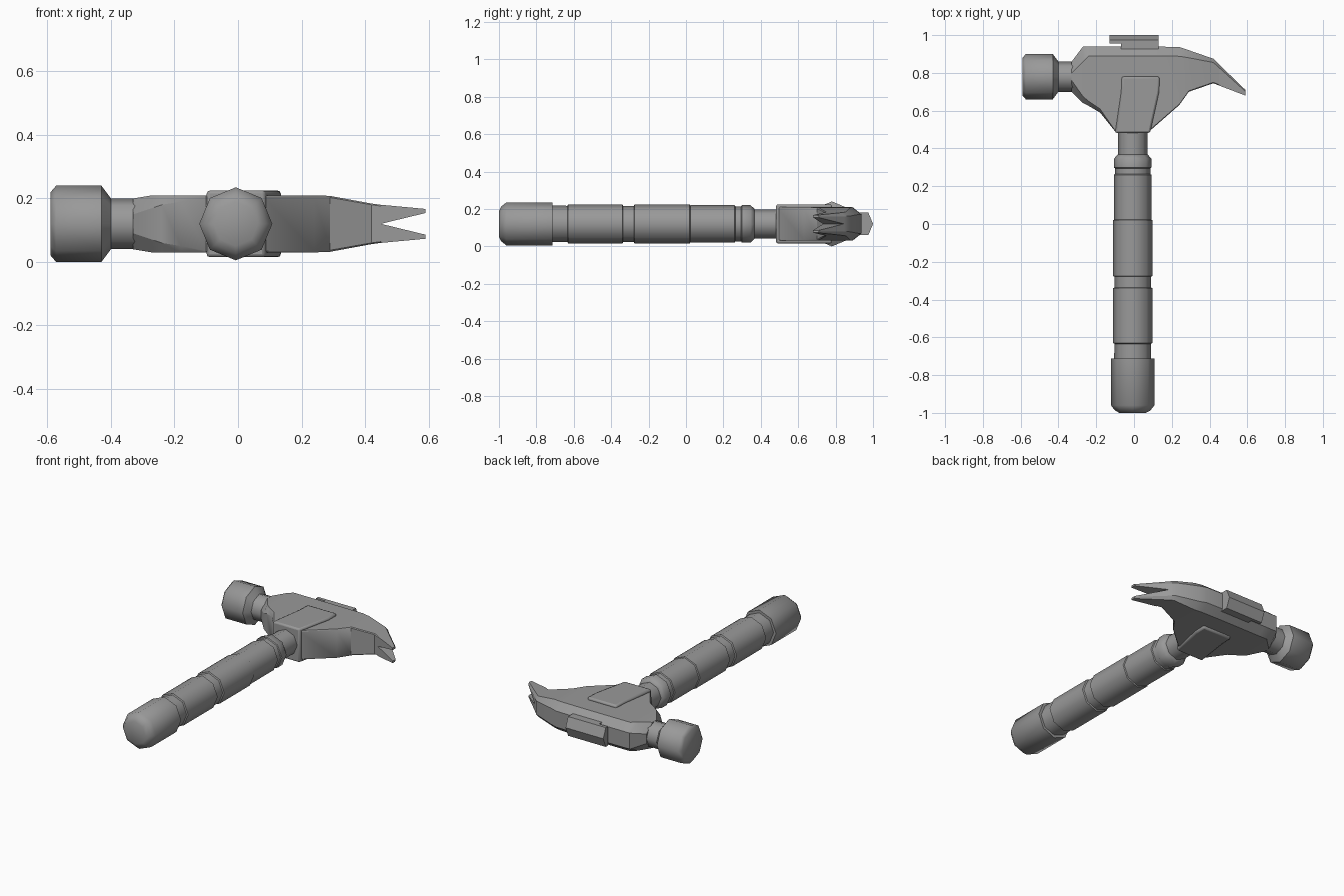
import bpy
import bmesh
import math
from mathutils import Matrix, Vector

cube = bpy.data.objects.get("Cube")
if cube:
    bpy.data.objects.remove(cube, do_unlink=True)

MID = 0.12  # height of the tool's centre plane

steel = bpy.data.materials.new("grey")
steel.use_nodes = True
GREY = (0.32, 0.32, 0.32, 1)
steel.diffuse_color = GREY
steel.node_tree.nodes["Principled BSDF"].inputs["Base Color"].default_value = GREY


def finish(bm, name, angle, bevel=0):
    """Turn a bmesh into a shaded object."""
    bmesh.ops.recalc_face_normals(bm, faces=bm.faces[:])
    mesh = bpy.data.meshes.new(name)
    bm.to_mesh(mesh)
    bm.free()
    obj = bpy.data.objects.new(name, mesh)
    bpy.context.collection.objects.link(obj)
    mesh.materials.append(steel)
    if bevel:
        mod = obj.modifiers.new("soft_edges", 'BEVEL')
        mod.width = bevel
        mod.segments = 2
    bpy.ops.object.select_all(action='DESELECT')
    obj.select_set(True)
    bpy.context.view_layer.objects.active = obj
    bpy.ops.object.shade_smooth_by_angle(angle=math.radians(angle))
    return obj


def loft(name, rings, angle=30, bevel=0):
    """Skin a list of equal-sized rings of points and cap both ends."""
    bm = bmesh.new()
    loops = [[bm.verts.new(p) for p in ring] for ring in rings]
    n = len(loops[0])
    for a, b in zip(loops, loops[1:]):
        for i in range(n):
            j = (i + 1) % n
            bm.faces.new((a[i], a[j], b[j], b[i]))
    bm.faces.new(loops[0])
    bm.faces.new(loops[-1])
    return finish(bm, name, angle, bevel)


def turned(name, profile, axis, centre):
    """Eight-sided turned part; profile holds (position, radius) along the axis."""
    rings = []
    for pos, r in profile:
        ring = []
        for k in range(8):
            a = k * math.pi / 4
            u, v = r * math.cos(a), r * math.sin(a)
            p = Vector((pos, u, v)) if axis == 'X' else Vector((u, pos, v))
            ring.append(p + Vector(centre))
        rings.append(ring)
    return loft(name, rings, 50)


def prism(name, outline, z0, z1, bevel=0):
    return loft(name, [[(x, y, z) for x, y in outline] for z in (z0, z1)], 30, bevel)


# Handle: shaft, ribbed grip and butt cap
HANDLE = (-0.007, 0, MID)
turned("shaft", [(0.34, 0.078), (0.5, 0.078)], 'Y', HANDLE)

grip = [(-0.72, 0.098)]
for start, end, r in ((-0.63, -0.34, 0.105), (-0.275, 0.02, 0.105)):
    grip += [(start - 0.004, 0.097), (start, r), (end, r), (end + 0.004, 0.097)]
grip += [(0.025, 0.1), (0.26, 0.1), (0.264, 0.094), (0.295, 0.094),
         (0.299, 0.1), (0.345, 0.1), (0.367, 0.08)]
turned("grip", grip, 'Y', HANDLE)
turned("butt_cap", [(-1, 0.07), (-0.988, 0.093), (-0.96, 0.115), (-0.713, 0.115)],
       'Y', HANDLE)

# Striking face and neck
turned("striking_face", [(-0.59, 0.1), (-0.573, 0.12), (-0.43, 0.12),
                         (-0.4, 0.08), (-0.32, 0.08)], 'X', (0, 0.78, MID))

# Head body: x, back edge y, back half height, back chamfer y, half height,
# front chamfer y, front edge y, front half height
sections = [
    (-0.33, 0.86, 0.03, 0.80, 0.08, 0.76, 0.70, 0.03),
    (-0.27, 0.94, 0.05, 0.86, 0.09, 0.675, 0.64, 0.05),
    (-0.24, 0.94, 0.05, 0.89, 0.09, 0.65, 0.625, 0.06),
    (-0.18, 0.94, 0.05, 0.89, 0.09, 0.61, 0.59, 0.07),
    (-0.10, 0.94, 0.05, 0.89, 0.09, 0.495, 0.49, 0.085),
    (0.08, 0.94, 0.05, 0.89, 0.09, 0.495, 0.49, 0.085),
    (0.24, 0.937, 0.05, 0.888, 0.09, 0.635, 0.63, 0.085),
    (0.29, 0.92, 0.05, 0.88, 0.088, 0.705, 0.70, 0.083),
    (0.42, 0.875, 0.042, 0.855, 0.064, 0.75, 0.745, 0.06),
    (0.45, 0.845, 0.04, 0.828, 0.06, 0.738, 0.733, 0.056),
]
body = []
for x, yb, hb, yc, h, yd, yf, hf in sections:
    half = [(yb, hb), (yc, h), (yd, h), (yf, hf)]
    body.append([(x, y, MID + z) for y, z in half] +
                [(x, y, MID - z) for y, z in reversed(half)])
loft("head_body", body)

# Claw: two prongs parted by a V-shaped gap
for side, name in ((1, "upper_prong"), (-1, "lower_prong")):
    prong = []
    for x, yb, yc, yf, inner, hb, h in ((0.45, 0.845, 0.828, 0.733, 0, 0.04, 0.06),
                                        (0.59, 0.71, 0.702, 0.68, 0.034, 0.04, 0.047)):
        pts = [(yb, inner), (yb, hb), (yc, h), (yf, h), (yf, inner)]
        prong.append([(x, y, MID + side * z) for y, z in pts])
    loft(name, prong)

# Socket block wrapping the end of the handle
prism("socket_block", [(-0.065, 0.78), (0.135, 0.78), (0.133, 0.70),
                       (0.085, 0.482), (-0.10, 0.482), (-0.068, 0.70)],
      0.015, 0.225, 0.01)

# Ridge plate on the back of the head
ridge = [(0.94, -0.06), (0.975, -0.06), (1.0, 0), (0.975, 0.06), (0.94, 0.06)]
loft("back_ridge", [[(x, max(y, 0.955), MID + z) for y, z in ridge]
                    for x in (-0.13, 0.13)])
prism("ridge_base", [(-0.07, 0.915), (0.13, 0.915), (0.13, 0.965), (-0.07, 0.965)],
      MID - 0.06, MID + 0.06)
